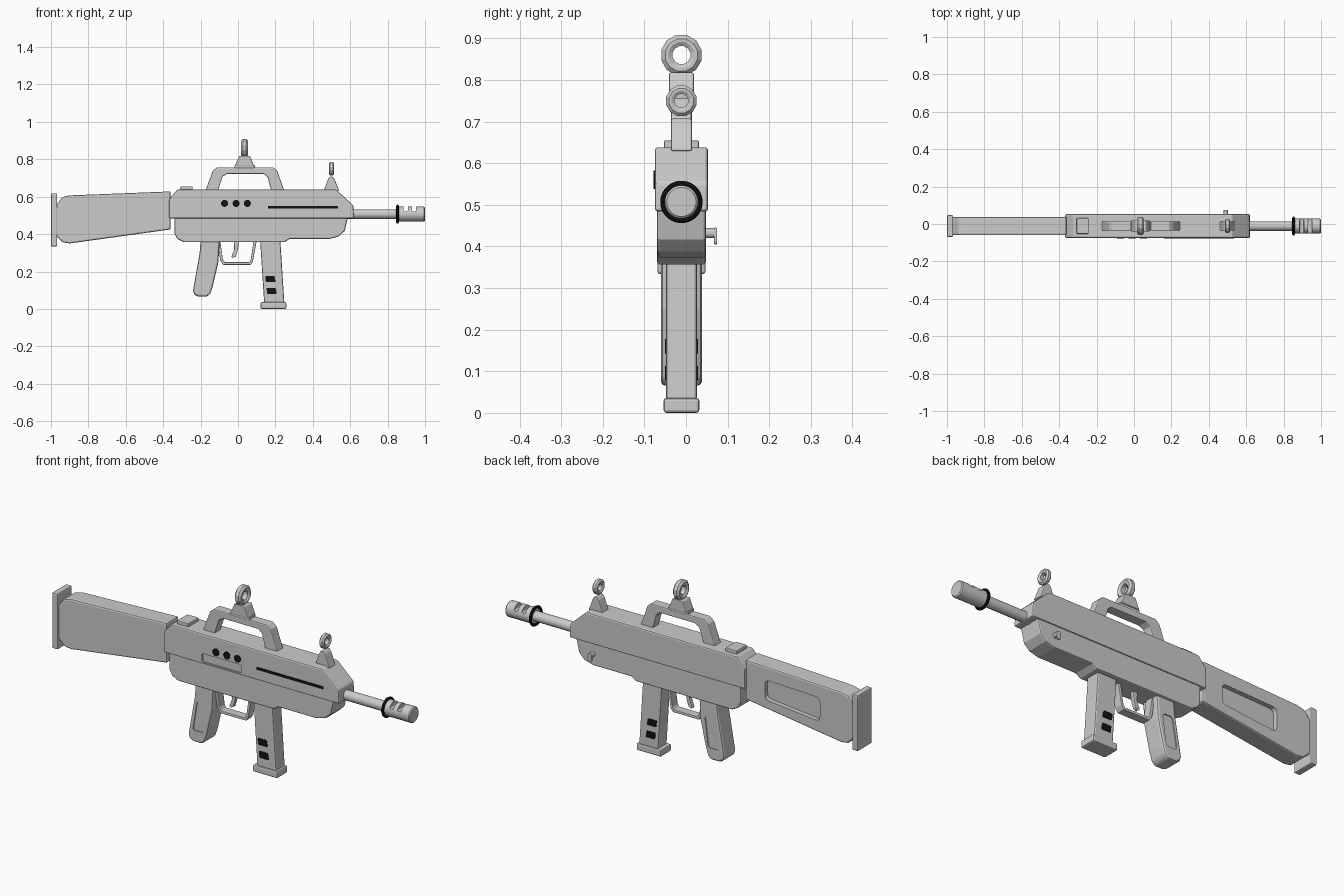
import bpy, bmesh, math
from mathutils import Vector

if "Cube" in bpy.data.objects:
    bpy.data.objects.remove(bpy.data.objects["Cube"])

CY = -0.011   # centre plane of the whole assembly
BORE = 0.507  # barrel axis height


def material(name, rgb):
    m = bpy.data.materials.new(name)
    m.diffuse_color = (*rgb, 1)
    m.use_nodes = True
    m.node_tree.nodes["Principled BSDF"].inputs["Base Color"].default_value = m.diffuse_color
    return m


GREY = material("light_grey", (0.6, 0.6, 0.6))
BLACK = material("black", (0.006, 0.006, 0.006))


def finish(name, bm, mat=GREY, bevel=0, segments=2, smooth=False):
    bmesh.ops.recalc_face_normals(bm, faces=bm.faces)
    mesh = bpy.data.meshes.new(name)
    bm.to_mesh(mesh)
    bm.free()
    ob = bpy.data.objects.new(name, mesh)
    bpy.context.collection.objects.link(ob)
    mesh.materials.append(mat)
    if bevel:
        mod = ob.modifiers.new("bevel", 'BEVEL')
        mod.width, mod.segments, mod.limit_method = bevel, segments, 'ANGLE'
        mod.angle_limit = math.radians(35)
    if smooth:
        bpy.ops.object.select_all(action='DESELECT')
        ob.select_set(True)
        bpy.context.view_layer.objects.active = ob
        bpy.ops.object.shade_smooth_by_angle(angle=math.radians(35))
    return ob


def prism(name, pts, y0, y1, **kw):
    """Side profile (x, z) extruded from y0 to y1."""
    bm = bmesh.new()
    face = bm.faces.new([bm.verts.new((x, y0, z)) for x, z in pts])
    new = bmesh.ops.extrude_face_region(bm, geom=[face])["geom"]
    bmesh.ops.translate(bm, vec=(0, y1 - y0, 0),
                        verts=[v for v in new if isinstance(v, bmesh.types.BMVert)])
    return finish(name, bm, **kw)


def slab(name, pts, half, **kw):
    return prism(name, pts, CY - half, CY + half, **kw)


def rect(x0, x1, z0, z1):
    return [(x0, z0), (x1, z0), (x1, z1), (x0, z1)]


def rounded(pts, r, n=3):
    """Round every corner of a polygon with a small curve."""
    out = []
    for i, p in enumerate(pts):
        p = Vector(p)
        a = p + (Vector(pts[i - 1]) - p).normalized() * r
        b = p + (Vector(pts[(i + 1) % len(pts)]) - p).normalized() * r
        for k in range(n + 1):
            t = k / n
            out.append(tuple(a * (1 - t) ** 2 + p * 2 * t * (1 - t) + b * t * t))
    return out


def lathe(name, profile, x, z, n=24, ring=False, **kw):
    """Profile of (offset along x, radius) turned about an x-parallel axis."""
    bm = bmesh.new()
    loops = [[bm.verts.new((x + dx, CY + r * math.cos(2 * math.pi * (k + .5) / n),
                            z + r * math.sin(2 * math.pi * (k + .5) / n)))
              for k in range(n)] for dx, r in profile]
    pairs = list(zip(loops, loops[1:]))
    if ring:
        pairs.append((loops[-1], loops[0]))
    else:
        bm.faces.new(loops[0])
        bm.faces.new(loops[-1])
    for a, b in pairs:
        for k in range(n):
            j = (k + 1) % n
            bm.faces.new((a[k], a[j], b[j], b[k]))
    return finish(name, bm, **kw)


def cut(ob, cutters):
    """Subtract the cutters, keep the result and discard the cutters."""
    for c in cutters:
        c.hide_render = True
        mod = ob.modifiers.new("cut", 'BOOLEAN')
        mod.operation, mod.object, mod.solver = 'DIFFERENCE', c, 'EXACT'
    dg = bpy.context.evaluated_depsgraph_get()
    mesh = bpy.data.meshes.new_from_object(ob.evaluated_get(dg))
    ob.modifiers.clear()
    ob.data = mesh
    for c in cutters:
        bpy.data.objects.remove(c)


# Stock with a pocket on its rear side, and the butt plate
stock = slab("stock", [(-.975, .40), (-.968, .385), (-.935, .355), (-.90, .35), (-.36, .425),
                       (-.36, .628), (-.90, .607), (-.94, .597), (-.968, .56), (-.975, .54)],
             .049, bevel=.008)
pocket = rounded([(-.78, .425), (-.47, .455), (-.47, .555), (-.78, .545)], .025)
cut(stock, [prism("pocket_cutter", pocket, .015, .1)])
slab("butt_plate", rect(-1, -.967, .334, .618), .058, bevel=.006)

# Receiver: upper and lower shells
upper = slab("upper_receiver", [(-.368, .484), (.62, .484), (.617, .553), (.525, .638),
                                (-.325, .638), (-.368, .587)], .064, bevel=.007)
cut(upper, [prism("port_cutter", rounded(rect(-.15, .072, .495, .537), .008), -.2, -.069)])
slab("lower_receiver", [(-.34, .49), (-.34, .405), (-.325, .375), (-.29, .357), (.25, .357),
                        (.275, .374), (.49, .374), (.54, .388), (.57, .417), (.588, .49)],
     .059, bevel=.007)
slab("rear_tab", rect(-.307, -.243, .63, .655), .042, bevel=.004)

# Black details on the front face of the upper shell
for i, cx in enumerate((-.072, -.01, .05)):
    dot = [(cx + .019 * math.cos(a * math.pi / 8), .564 + .019 * math.sin(a * math.pi / 8))
           for a in range(16)]
    prism(f"indicator_dot_{i + 1}", dot, -.078, -.070, mat=BLACK)
prism("side_slit", rect(.16, .535, .538, .551), -.078, -.070, mat=BLACK)

# Barrel, collar and slotted muzzle brake
lathe("barrel", [(0, .026), (.30, .026)], .58, BORE, n=12, smooth=True)
brake = lathe("muzzle_brake", [(0, .036), (.004, .04), (.142, .04), (.147, .035)],
              .853, BORE, smooth=True)
cut(brake, [slab("slot_cutter", rounded(rect(x, x + .022, .522, .58), .005), .1)
            for x in (.886, .929)])
collar = [(.007 * math.cos(a * math.pi / 4), .044 + .007 * math.sin(a * math.pi / 4))
          for a in range(8)]
lathe("muzzle_collar", collar, .853, BORE, n=32, ring=True, mat=BLACK, smooth=True)

# Carry handle
slab("carry_handle", [(-.175, .63), (-.135, .738), (-.112, .757), (.188, .757), (.21, .738),
                      (.248, .63), (.178, .63), (.158, .705), (.138, .722), (-.058, .722),
                      (-.082, .708), (-.108, .63)], .025, bevel=.005)

# Ring sights on tapered bases
slab("rear_sight_foot", rect(-.02, .09, .752, .768), .025, bevel=.003)
slab("rear_sight_base", [(-.016, .764), (.086, .764), (.064, .818), (.006, .818)],
     .03, bevel=.004)
slab("front_sight_base", [(.458, .63), (.541, .63), (.516, .695), (.506, .707),
                          (.492, .707), (.482, .695)], .025, bevel=.004)


def sight_ring(name, x, z, s):
    section = [(-.012, .022), (-.018, .032), (-.018, .040), (-.009, .050),
               (.009, .050), (.018, .040), (.018, .032), (.012, .022)]
    lathe(name, [(a * s, r * s) for a, r in section], x, z, n=12, ring=True)


sight_ring("rear_sight_ring", .035, .86, 1)
sight_ring("front_sight_ring", .5, .75, .76)

# Pistol grip with a recessed panel on each side
grip = slab("grip", [(-.20, .365), (-.205, .30), (-.24, .10), (-.235, .078), (-.215, .067),
                     (-.168, .065), (-.148, .08), (-.135, .12), (-.105, .25), (-.098, .365)],
            .049, bevel=.01)
panel = rounded([(-.213, .125), (-.152, .125), (-.132, .28), (-.188, .28)], .015)
cut(grip, [prism("panel_cutter", panel, CY + s * .044, CY + s * .1) for s in (-1, 1)])

# Trigger guard and trigger
slab("trigger_guard", [(-.11, .365), (-.095, .26), (-.08, .236), (.068, .236), (.08, .255),
                       (.10, .365), (.084, .365), (.068, .262), (.06, .25), (-.072, .25),
                       (-.081, .265), (-.095, .365)], .022, bevel=.003)
slab("trigger", [(-.022, .365), (-.02, .32), (-.035, .28), (-.028, .273), (-.012, .28),
                 (.0, .32), (.004, .365)], .01, bevel=.003)

# Magazine, floor plate and black grip marks on both sides
slab("magazine", [(.118, .37), (.14, .03), (.248, .03), (.226, .37)], .037, bevel=.007)
slab("magazine_floor", rect(.12, .258, 0, .036), .043, bevel=.007)
for side, s in (("front", -1), ("rear", 1)):
    for i, (x, z) in enumerate(((.145, .143), (.152, .079))):
        mark = [(x + .004, z), (x + .056, z), (x + .05, z + .034), (x, z + .034)]
        prism(f"magazine_mark_{side}_{i + 1}", rounded(mark, .006),
              CY + s * .034, CY + s * .0395, mat=BLACK)

# Selector lever on the rear side
pin = [(.49 + .012 * math.cos(a * math.pi / 6), .432 + .012 * math.sin(a * math.pi / 6))
       for a in range(12)]
prism("selector_pin", pin, .04, .07, smooth=True)
prism("selector_lever", rounded(rect(.478, .502, .405, .445), .008), .067, .075, bevel=.002)
